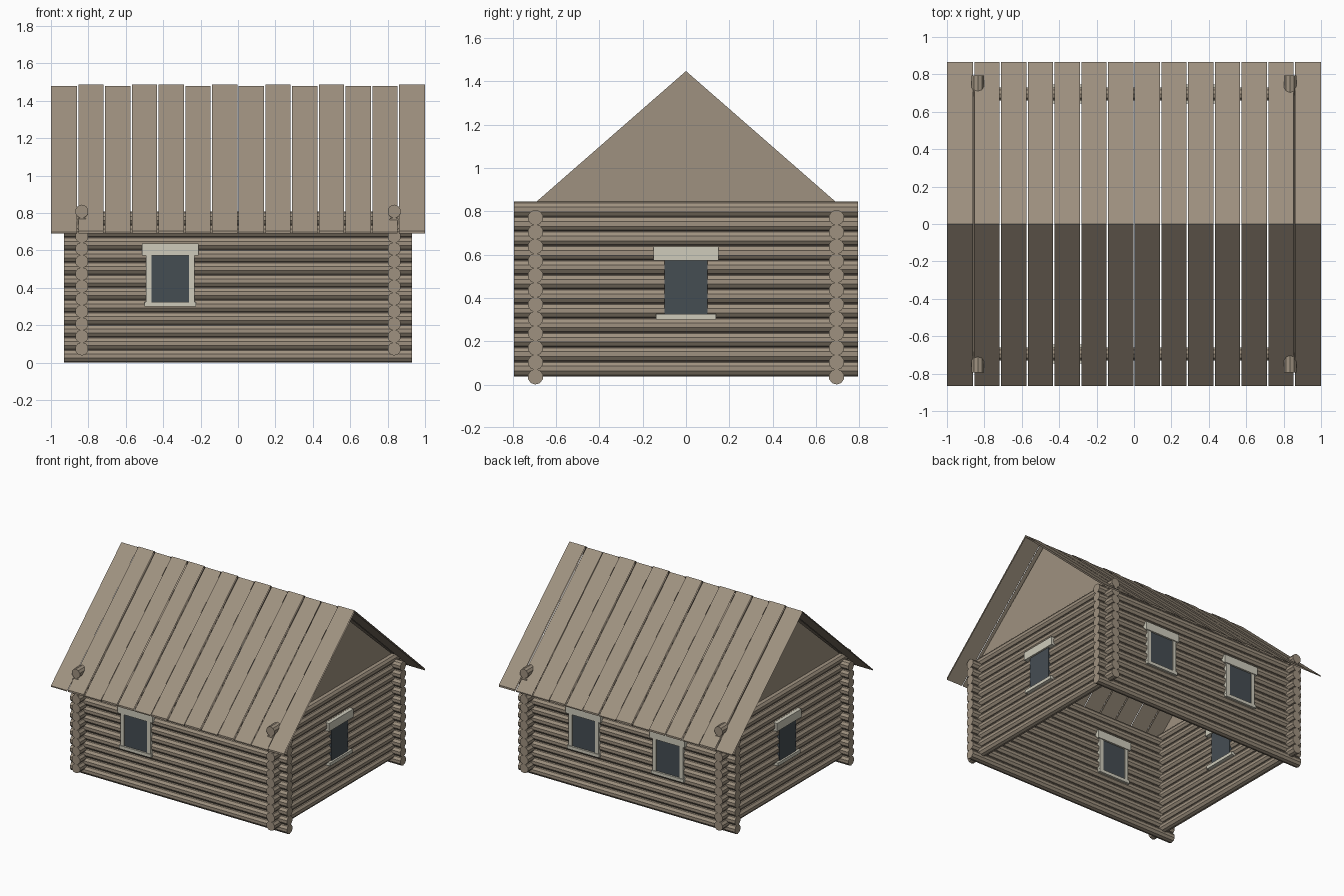
import bpy, math
from mathutils import Matrix, Vector

if "Cube" in bpy.data.objects:
    bpy.data.objects.remove(bpy.data.objects["Cube"])


def material(name, rgb):
    m = bpy.data.materials.new(name)
    m.diffuse_color = (*rgb, 1)
    m.use_nodes = True
    m.node_tree.nodes["Principled BSDF"].inputs["Base Color"].default_value = m.diffuse_color
    return m


WOOD = material("weathered_wood", (0.345, 0.285, 0.215))
TRIM = material("pale_trim", (0.62, 0.60, 0.50))
GLASS = material("dark_glass", (0.060, 0.074, 0.086))

WALL_X, WALL_Y = 0.835, 0.695      # wall centre lines
R, STEP, ROWS = 0.036, 0.0668, 12  # log radius, row height, rows


def mesh_object(name, verts, faces, mat):
    me = bpy.data.meshes.new(name)
    me.from_pydata(verts, [], faces)
    me.materials.append(mat)
    ob = bpy.data.objects.new(name, me)
    bpy.context.collection.objects.link(ob)
    return ob


def log(name, axis, across, z, half):
    """Ten-sided log along x or y."""
    n = 10
    verts = []
    for end in (-half, half):
        for i in range(n):
            a = 2 * math.pi * i / n + math.pi / 2
            s, h = across + R * math.cos(a), z + R * math.sin(a)
            verts.append((end, s, h) if axis == "x" else (s, end, h))
    faces = [(i, (i + 1) % n, n + (i + 1) % n, n + i) for i in range(n)]
    faces += [tuple(reversed(range(n))), tuple(range(n, 2 * n))]
    if axis == "y":
        faces = [tuple(reversed(f)) for f in faces]
    mesh_object(name, verts, faces, WOOD)


# Interlocking log walls, the end walls sit half a row higher
for k in range(ROWS):
    for s in (-1, 1):
        log("long_wall_log", "x", s * WALL_Y, R + k * STEP, 0.93)
        log("end_wall_log", "y", s * WALL_X, R + (k + 0.56) * STEP, 0.795)

# Flat gable triangles
for s in (-1, 1):
    tri = (0, 1, 2) if s > 0 else (2, 1, 0)
    mesh_object("gable", [(s * WALL_X, -WALL_Y, 0.84), (s * WALL_X, WALL_Y, 0.84),
                          (s * WALL_X, 0, 1.447)], [tri], WOOD)

# Roof planks, open at the sides, some lying slightly proud
COUNT, GAP = 14, 0.004
PROUD = {1, 3, 4, 6, 8, 10, 13}
for i in range(COUNT):
    x0 = -1 + 2 * i / COUNT + (GAP if i else 0)
    x1 = -1 + 2 * (i + 1) / COUNT - (GAP if i < COUNT - 1 else 0)
    up = 0.006 if i in PROUD else 0
    for s in (-1, 1):
        profile = [(0, 1.480 + up), (s * 0.865, 0.698 + up),
                   (s * 0.865, 0.690), (0, 1.470)]
        verts = [(x, y, z) for x in (x0, x1) for y, z in profile]
        faces = [(j, j + 1, j + 5, j + 4) for j in range(3)]
        if s > 0:
            faces = [tuple(reversed(f)) for f in faces]
        mesh_object("roof_plank", verts, faces, WOOD)


def box(name, lo, hi, mat, frame):
    verts = [frame @ Vector((x, y, z)) for x in (lo[0], hi[0])
             for y in (lo[1], hi[1]) for z in (lo[2], hi[2])]
    faces = [(0, 1, 3, 2), (4, 6, 7, 5), (0, 4, 5, 1),
             (2, 3, 7, 6), (0, 2, 6, 4), (1, 5, 7, 3)]
    mesh_object(name, verts, faces, mat)


def window(x, y, angle, jambs):
    """Window passing through the wall, local x runs along the wall."""
    f = Matrix.Translation((x, y, 0)) @ Matrix.Rotation(angle, 4, "Z")
    box("window_glass", (-0.10, -0.038, 0.32), (0.10, 0.038, 0.575), GLASS, f)
    box("window_lintel", (-0.15, -0.052, 0.573), (0.15, 0.052, 0.636), TRIM, f)
    box("window_sill", (-0.138, -0.052, 0.30), (0.138, 0.052, 0.325), TRIM, f)
    if jambs:
        for a, b in ((-0.13, -0.10), (0.10, 0.13)):
            box("window_jamb", (a, -0.045, 0.32), (b, 0.045, 0.575), TRIM, f)


# One front window, two at the back, one in each end wall
window(-0.362, -WALL_Y, 0, True)
for s in (-1, 1):
    window(s * 0.362, WALL_Y, math.pi, True)
    window(s * WALL_X, 0, s * math.pi / 2, False)
